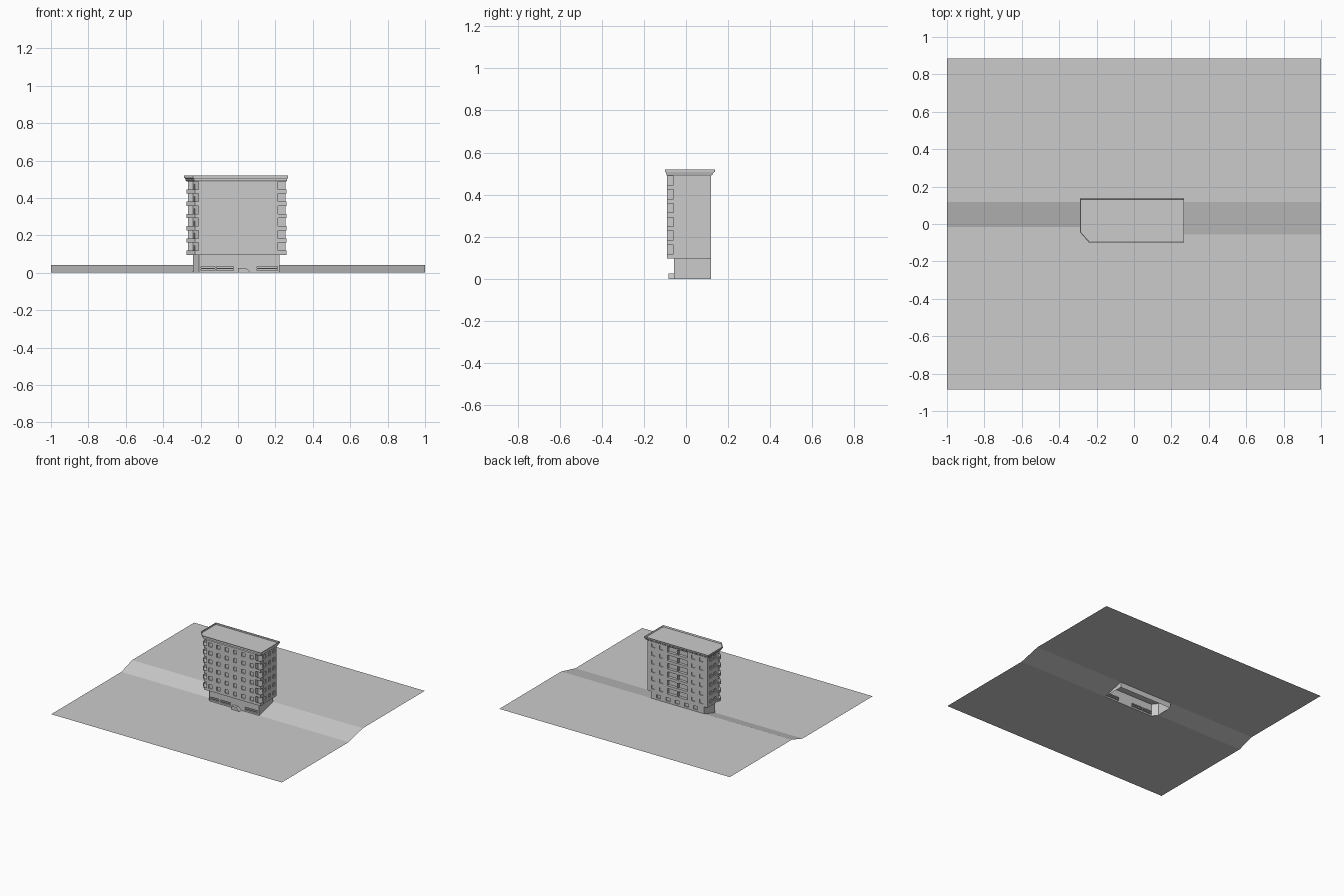
import bpy, bmesh
from mathutils import Vector

cube = bpy.data.objects.get("Cube")
if cube:
    bpy.data.objects.remove(cube, do_unlink=True)

grey = bpy.data.materials.new("plain grey")
grey.use_nodes = True
grey.diffuse_color = (0.6, 0.6, 0.6, 1)
grey.node_tree.nodes["Principled BSDF"].inputs["Base Color"].default_value = (0.6, 0.6, 0.6, 1)


def finish(bm, name, weld=True):
    if weld:
        bmesh.ops.remove_doubles(bm, verts=bm.verts, dist=0.0001)
    mesh = bpy.data.meshes.new(name)
    bm.to_mesh(mesh)
    bm.free()
    mesh.materials.append(grey)
    obj = bpy.data.objects.new(name, mesh)
    bpy.context.collection.objects.link(obj)
    return obj


def face(bm, pts):
    return bm.faces.new([bm.verts.new(p) for p in pts])


def at(outline, z):
    return [Vector((x, y, z)) for x, y in outline]


def loft(bm, rings):
    """Side faces between matching rings of points."""
    for low, high in zip(rings, rings[1:]):
        for i in range(len(low)):
            j = (i + 1) % len(low)
            face(bm, [low[i], low[j], high[j], high[i]])


def wall(bm, a, b, z0, z1, cols=(), rows=(), depth=0.008):
    """Upright wall from a to b with a recess wherever a column meets a row."""
    a, b = Vector((*a, 0)), Vector((*b, 0))
    along = (b - a).normalized()
    inward = Vector((-along.y, along.x, 0)) * depth
    us = sorted({0, (b - a).length, *(u for c in cols for u in c)})
    zs = sorted({z0, z1, *(z for r in rows for z in r)})
    for u0, u1 in zip(us, us[1:]):
        for v0, v1 in zip(zs, zs[1:]):
            quad = [a + along * u + Vector((0, 0, v))
                    for u, v in ((u0, v0), (u1, v0), (u1, v1), (u0, v1))]
            if (u0, u1) in cols and (v0, v1) in rows:
                back = [p + inward for p in quad]
                loft(bm, [quad, back])
                face(bm, back)
            else:
                face(bm, quad)


def tray(bm, outline, z0, z1, rim, sink):
    """Prism whose top is sunk inside a thin rim."""
    low, high = at(outline, z0), at(outline, z1)
    loft(bm, [low, high])
    face(bm, low[::-1])
    sunk_top(bm, high, rim, sink)


def sunk_top(bm, ring, rim, sink):
    top = face(bm, ring)
    bmesh.ops.inset_region(bm, faces=[top], thickness=rim, use_boundary=True)
    new = bmesh.ops.extrude_face_region(bm, geom=[top])["geom"]
    bmesh.ops.translate(bm, vec=(0, 0, -sink), verts=[g for g in new if isinstance(g, bmesh.types.BMVert)])
    if top.is_valid:
        bm.faces.remove(top)


def spread(count, start, step, width):
    return [(start + i * step, start + i * step + width) for i in range(count)]


FRONT, BACK, BANK = -0.057, 0.118, 0.042
BASE_TOP, TOP, FLOORS = 0.096, 0.489, 6
STOREY = (TOP - BASE_TOP) / FLOORS
LEVELS = [BASE_TOP + i * STOREY for i in range(FLOORS)]
base = [(-0.209, FRONT), (0.222, FRONT), (0.222, BACK), (-0.24, BACK), (-0.24, -0.016)]

# Terrain: low front, banked strips beside the building, raised back
bm = bmesh.new()
face(bm, at([(-1, -0.885), (1, -0.885), (1, FRONT), base[1], base[0], base[4], (-1, -0.016)], 0))
face(bm, at([(-1, -0.016), base[4]], 0) + at([base[3], (-1, BACK)], BANK))
face(bm, at([base[1], (1, FRONT)], 0) + at([(1, BACK), base[2]], BANK))
face(bm, at([(-1, BACK), base[3], base[2], (1, BACK), (1, 0.885), (-1, 0.885)], BANK))
finish(bm, "terrain")

# Ground storey: open underneath, with long slots and a few rear windows
bm = bmesh.new()
slots = [(0.01, 0.085), (0.095, 0.185), (0.31, 0.42)]
wall(bm, base[0], base[1], 0, BASE_TOP, slots, [(0.012, 0.02), (0.026, 0.034)], 0.012)
wall(bm, base[1], base[2], 0, BASE_TOP)
wall(bm, base[2], base[3], 0, BASE_TOP, spread(5, 0.05, 0.08, 0.035), [(0.056, 0.082)])
wall(bm, base[3], base[4], 0, BASE_TOP)
wall(bm, base[4], base[0], 0, BASE_TOP)
finish(bm, "ground_storey")

# Upper storeys: recessed corners, window bays and a rear column of loggias
core = [(-0.212, -0.09), (0.215, -0.09), (0.215, -0.06), (0.253, -0.06), (0.253, BACK),
        (0.083, BACK), (-0.1, BACK), (-0.268, BACK), (-0.268, -0.02), (-0.24, -0.02), (-0.212, -0.05)]
windows = [(z + 0.02, z + 0.05) for z in LEVELS]
doors = [(z + 0.008, z + 0.05) for z in LEVELS]
openings = {
    0: (spread(6, 0.018, 0.072, 0.03), windows, 0.008),
    3: (spread(3, 0.02, 0.055, 0.026), windows, 0.006),
    4: (spread(2, 0.035, 0.07, 0.03), windows, 0.006),
    5: ([(0.004, 0.088), (0.095, 0.179)], [(z + 0.016, z + 0.06) for z in LEVELS], 0.022),
    6: (spread(2, 0.03, 0.07, 0.03), windows, 0.006),
    7: (spread(2, 0.03, 0.05, 0.026), windows, 0.006),
    9: ([(0.008, 0.03)], doors, 0.005),
}
bm = bmesh.new()
for i, a in enumerate(core):
    wall(bm, a, core[(i + 1) % len(core)], BASE_TOP, TOP, *openings.get(i, ()))
face(bm, at(core, BASE_TOP)[::-1])
finish(bm, "upper_storeys")

# Corner balconies with solid parapets, one pair per storey
right_corner = [(0.21, -0.09), (0.26, -0.09), (0.26, -0.055), (0.21, -0.055)]
left_corner = [(-0.23, -0.09), (-0.208, -0.09), (-0.208, -0.045), (-0.238, -0.015),
               (-0.275, -0.015), (-0.275, -0.04)]
bm = bmesh.new()
for z in LEVELS:
    for corner in (right_corner, left_corner):
        tray(bm, corner, z, z + 0.022, 0.004, 0.016)
finish(bm, "corner_balconies", weld=False)

# Flaring stepped cornice with a sunken roof
inner = [(-0.275, -0.04), (-0.23, -0.09), (0.26, -0.09), (0.26, BACK), (-0.275, BACK)]
outer = [(-0.288, -0.045), (-0.241, -0.099), (0.268, -0.099), (0.268, 0.137), (-0.288, 0.137)]
rings = []
for z, t in ((TOP, 0), (0.495, 0.4), (0.5, 0.4), (0.506, 0.75), (0.51, 0.75), (0.514, 1), (0.519, 1)):
    rings.append([p.lerp(q, t) for p, q in zip(at(inner, z), at(outer, z))])
bm = bmesh.new()
loft(bm, rings)
face(bm, rings[0][::-1])
sunk_top(bm, rings[-1], 0.008, 0.012)
finish(bm, "cornice_and_roof")

# Entrance landing with a ramp down one side
bm = bmesh.new()
profile = [(0, 0), (0.07, 0), (0.042, 0.025), (0, 0.025)]
near = [Vector((x, -0.082, z)) for x, z in profile]
far = [Vector((x, FRONT, z)) for x, z in profile]
loft(bm, [far, near])
face(bm, near)
bmesh.ops.recalc_face_normals(bm, faces=bm.faces)
finish(bm, "entrance_ramp")
